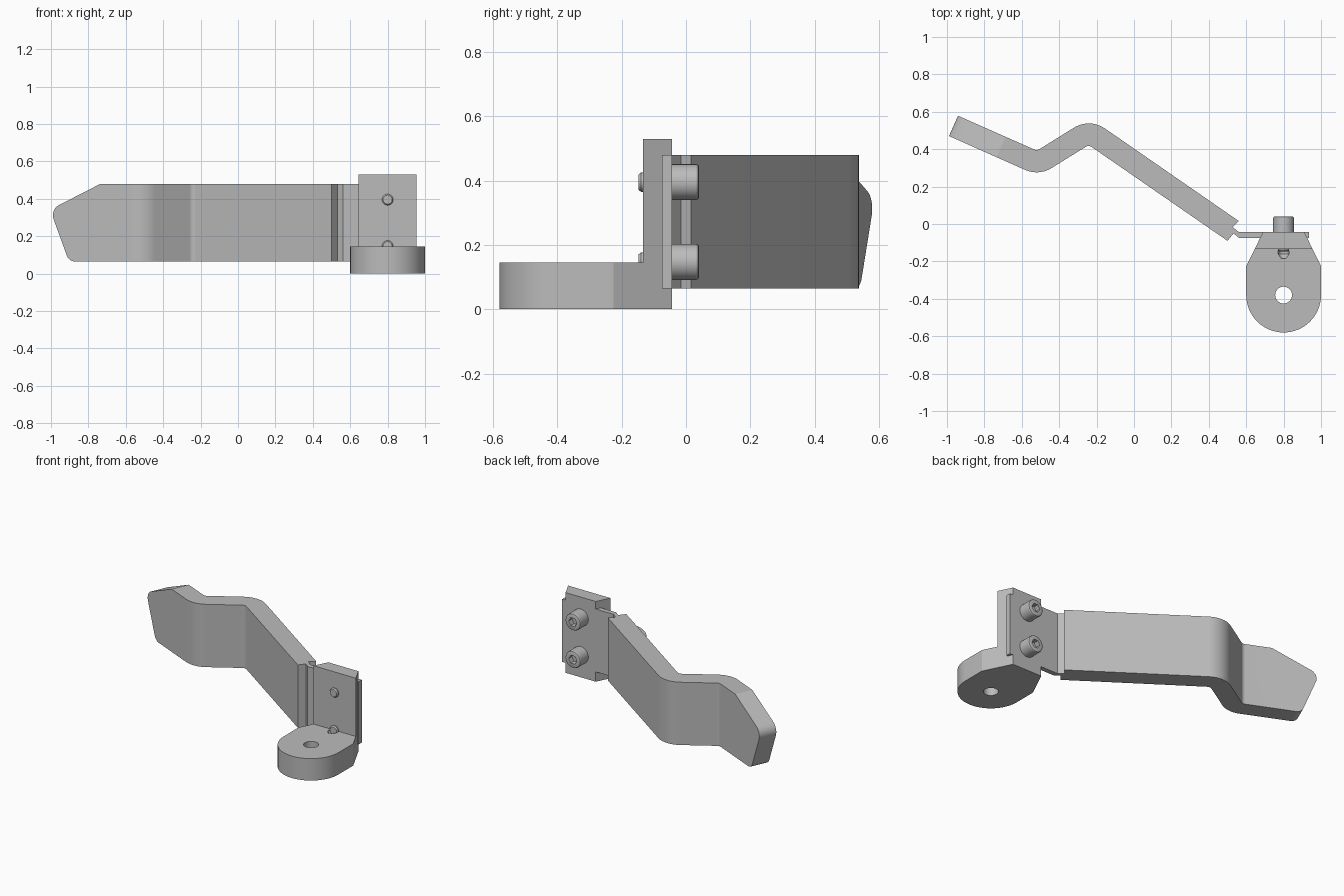
import bpy, bmesh, math
from mathutils import Vector, Matrix

cube = bpy.data.objects.get("Cube")
if cube:
    bpy.data.objects.remove(cube)

grey = bpy.data.materials.new("plain_grey")
grey.use_nodes = True
grey.diffuse_color = (0.5, 0.5, 0.5, 1)
grey.node_tree.nodes["Principled BSDF"].inputs["Base Color"].default_value = (0.5, 0.5, 0.5, 1)


def finish(name, bm):
    bmesh.ops.recalc_face_normals(bm, faces=bm.faces)
    mesh = bpy.data.meshes.new(name)
    bm.to_mesh(mesh)
    bm.free()
    mesh.materials.append(grey)
    obj = bpy.data.objects.new(name, mesh)
    bpy.context.collection.objects.link(obj)
    return obj


def rounded(points, steps=10):
    """Outline from (x, y) or (x, y, radius) corners, with arcs at the radii."""
    out = []
    for i, p in enumerate(points):
        c = Vector(p[:2])
        if len(p) < 3:
            out.append(c)
            continue
        a = (Vector(points[i - 1][:2]) - c).normalized()
        b = (Vector(points[(i + 1) % len(points)][:2]) - c).normalized()
        half = a.angle(b) / 2
        centre = c + (a + b).normalized() * p[2] / math.sin(half)
        start = c + a * p[2] / math.tan(half) - centre
        end = c + b * p[2] / math.tan(half) - centre
        turn = start.angle_signed(end)
        for k in range(steps + 1):
            out.append(centre + Matrix.Rotation(-turn * k / steps, 2) @ start)
    return out


def prism(name, outline, low, high, frame=Matrix.Identity(4)):
    bm = bmesh.new()
    face = bm.faces.new([bm.verts.new((x, y, low)) for x, y in outline])
    top = bmesh.ops.extrude_face_region(bm, geom=[face])["geom"]
    bmesh.ops.translate(bm, vec=(0, 0, high - low),
                        verts=[v for v in top if isinstance(v, bmesh.types.BMVert)])
    bm.transform(frame)
    return finish(name, bm)


def lathe(name, profile, x, z, sides=32):
    """Turn (radius, y) points about a front-to-back axis through x, z."""
    bm = bmesh.new()
    rings = [[bm.verts.new((x + r * math.cos(k * math.tau / sides), y,
                            z + r * math.sin(k * math.tau / sides))) for k in range(sides)]
             for r, y in profile]
    for a, b in zip(rings, rings[1:]):
        for k in range(sides):
            n = (k + 1) % sides
            bm.faces.new((a[k], a[n], b[n], b[k]))
    bm.faces.new(rings[0])
    bm.faces.new(rings[-1])
    return finish(name, bm)


def combine(obj, cutter, operation="DIFFERENCE"):
    cutter.hide_render = True
    mod = obj.modifiers.new("cut", "BOOLEAN")
    mod.object, mod.operation, mod.solver = cutter, operation, "EXACT"
    bpy.context.view_layer.objects.active = obj
    bpy.ops.object.modifier_apply(modifier=mod.name)
    bpy.data.objects.remove(cutter)


def box(x0, x1, y0, y1):
    return [(x0, y0), (x1, y0), (x1, y1), (x0, y1)]


def smooth(obj):
    bpy.ops.object.select_all(action="DESELECT")
    obj.select_set(True)
    bpy.context.view_layer.objects.active = obj
    bpy.ops.object.shade_smooth_by_angle(angle=math.radians(25))


BOLT_X, BOLT_HEIGHTS = 0.8, (0.147, 0.395)
BACK, POST_FRONT, STRAP_FRONT = -0.043, -0.133, -0.075
LOW, HIGH = 0.065, 0.48

# Bent blade with its notched neck and thin mounting strap
plan = [(-1, 0.475), (-0.509, 0.257, 0.15), (-0.242, 0.4225, 0.03), (0.5, -0.09),
        (0.532, -0.05), (0.562, STRAP_FRONT), (0.935, STRAP_FRONT), (0.935, BACK),
        (0.56, BACK), (0.527, -0.016), (0.56, 0.016), (-0.237, 0.567, 0.15),
        (-0.519, 0.392, 0.03), (-0.955, 0.585)]
blade = prism("bent_blade", rounded(plan), LOW, HIGH)

# Trim the tip to its clipped, rounded outline, square to the blade face
along = Vector((0.914, -0.405, 0)).normalized()
up = Vector((0, 0, 1))
frame = Matrix((along, up, along.cross(up))).transposed().to_4x4()
frame.translation = (-1, 0.475, 0)
tip = [(-0.005, 0.342, 0.06), (0.105, LOW, 0.05), (0.2, LOW), (0.2, 0), (3, 0),
       (3, 0.6), (0.53, 0.6), (0.29, HIGH)]
combine(blade, prism("tip_trim", rounded(tip), -3, 3, frame), "INTERSECT")
smooth(blade)

# Angle bracket: tapered post on a round-ended foot
arc = [(0.8 + 0.2 * math.cos(t), -0.38 + 0.2 * math.sin(t))
       for t in (math.pi * (1 + k / 32) for k in range(33))]
foot = [(0.69, BACK), (0.6, -0.225)] + arc + [(1, -0.225), (0.91, BACK)]
bracket = prism("angle_bracket", foot, 0, 0.53)
combine(bracket, prism("post_cut", box(0.5, 1.1, -0.7, POST_FRONT), 0.145, 0.6))
combine(bracket, prism("strap_groove", box(0.5, 1.1, STRAP_FRONT, 0.1), LOW, HIGH))
hole = [(0.8 + 0.045 * math.cos(k * math.tau / 32), -0.38 + 0.045 * math.sin(k * math.tau / 32))
        for k in range(32)]
combine(bracket, prism("foot_hole", hole, -0.1, 0.3))
combine(bracket, lathe("drill_point", [(0.03, -0.1), (0.03, -0.16), (0.012, -0.185)],
                       BOLT_X, BOLT_HEIGHTS[0]))
smooth(bracket)

# Socket-head bolts through the strap and post
for label, z in zip(("lower", "upper"), BOLT_HEIGHTS):
    bolt = lathe(label + "_bolt", [(0.024, -0.147), (0.03, -0.14), (0.03, BACK), (0.056, BACK),
                                   (0.056, 0.032), (0.053, 0.038), (0.048, 0.04)], BOLT_X, z)
    combine(bolt, lathe("hex_socket", [(0.03, 0.005), (0.03, 0.1)], BOLT_X, z, 6))
    smooth(bolt)
